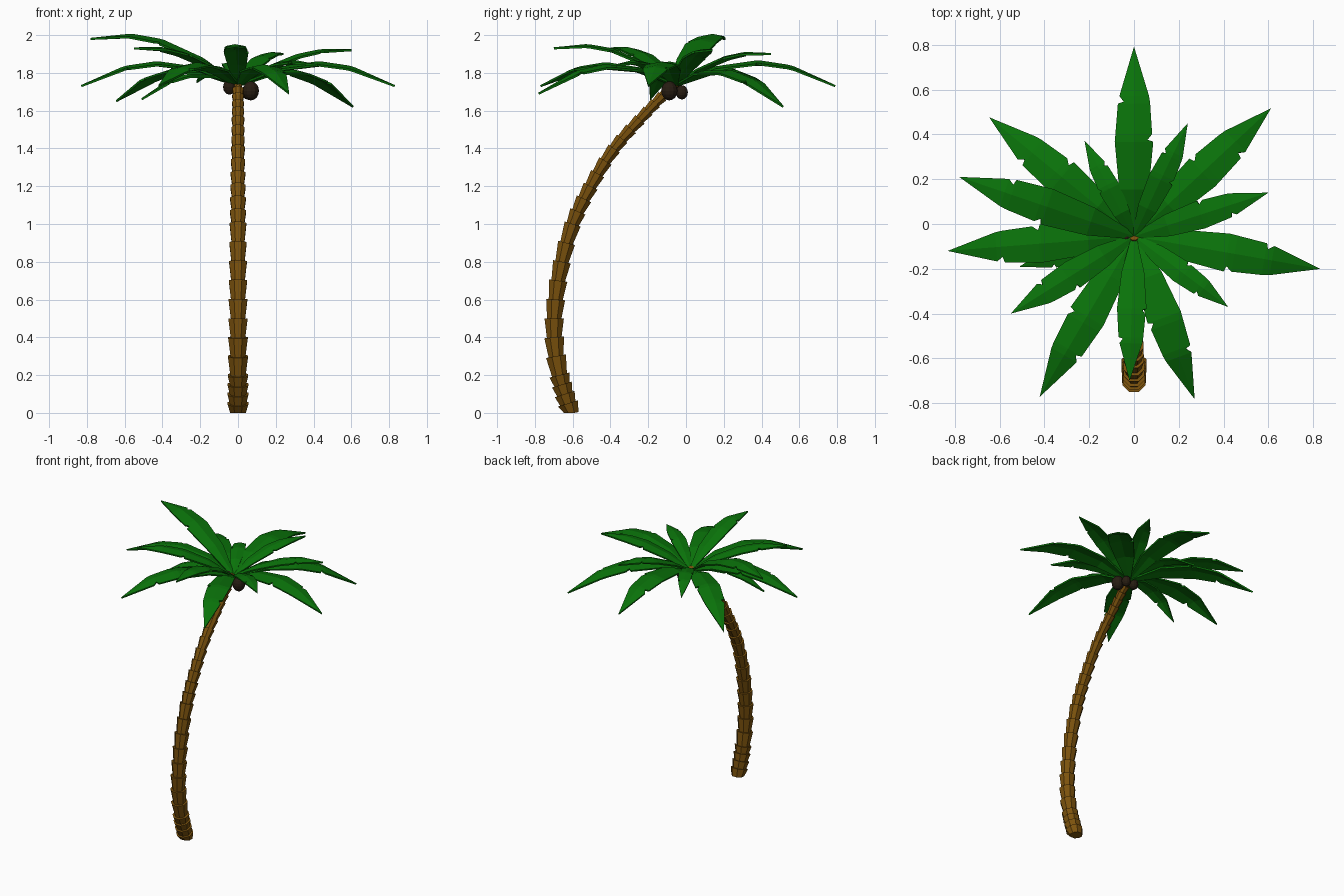
import bpy, bmesh, math
from mathutils import Vector

if "Cube" in bpy.data.objects:
    bpy.data.objects.remove(bpy.data.objects["Cube"])

def material(name, col):
    m = bpy.data.materials.new(name)
    m.diffuse_color = (*col, 1)
    m.use_nodes = True
    m.node_tree.nodes["Principled BSDF"].inputs["Base Color"].default_value = m.diffuse_color
    return m

BARK = material("bark", (0.20, 0.085, 0.004))
LEAF = material("leaf", (0.003, 0.17, 0.003))
HUSK = material("husk", (0.02, 0.012, 0.006))

def finish(bm, name, mat):
    bmesh.ops.recalc_face_normals(bm, faces=bm.faces[:])
    me = bpy.data.meshes.new(name)
    bm.to_mesh(me)
    bm.free()
    me.materials.append(mat)
    ob = bpy.data.objects.new(name, me)
    bpy.context.collection.objects.link(ob)
    return ob

# trunk: nested eight-sided cups along a curved path
PATH = [Vector((0, y, z)) for y, z in [
    (-.61, 0), (-.67, .2), (-.698, .4), (-.69, .6), (-.657, .8), (-.60, 1),
    (-.505, 1.2), (-.38, 1.4), (-.2, 1.6), (-.055, 1.745)]]
COUNTS = [4, 2, 2, 2, 2, 3, 3, 4, 4]

def spline(i, t):
    p1, p2 = PATH[i], PATH[i + 1]
    p0 = PATH[i - 1] if i else p1 * 2 - p2
    p3 = PATH[i + 2] if i + 2 < len(PATH) else p2 * 2 - p1
    return 0.5 * (2 * p1 + (p2 - p0) * t + (2 * p0 - 5 * p1 + 4 * p2 - p3) * t * t
                  + (3 * p1 - p0 - 3 * p2 + p3) * t ** 3)

pts = [spline(i, k / n) for i, n in enumerate(COUNTS) for k in range(n)] + [PATH[-1]]
bm = bmesh.new()

def ring(c, axis, r):
    side = Vector((1, 0, 0))
    up = axis.cross(side).normalized()
    out = []
    for k in range(8):
        a = math.pi / 8 + k * math.pi / 4
        v = c + side * r * math.cos(a) + up * r * math.sin(a)
        v.z = max(v.z, 0)
        out.append(bm.verts.new(v))
    return out

for a, b in zip(pts, pts[1:]):
    axis = (b - a).normalized()
    r = 0.060 - 0.006 * b.z - 0.006 * b.z ** 2
    if b is pts[-1]:
        r = 0.024
    lo, hi = ring(a - axis * 0.008, axis, r * 0.74), ring(b, axis, r)
    for k in range(8):
        j = (k + 1) % 8
        bm.faces.new((lo[k], lo[j], hi[j], hi[k]))
    bm.faces.new(lo[::-1])
    bm.faces.new(hi)
finish(bm, "trunk", BARK)

# fronds: ridged blades with torn notches; tip x, tip y, tip z, middle z
FRONDS = [
    (0, .79, 1.73, 1.86), (.61, .515, 1.62, 1.81), (.24, .45, 1.90, 1.88),
    (.60, .14, 1.92, 1.89), (.83, -.20, 1.73, 1.855), (.42, -.37, 1.84, 1.85),
    (.27, -.78, 1.69, 1.84), (-.02, -.70, 1.93, 1.92), (-.42, -.77, 1.73, 1.85),
    (-.55, -.40, 1.93, 1.90), (-.83, -.12, 1.73, 1.855), (-.78, .21, 1.98, 1.968),
    (-.645, .475, 1.65, 1.82), (-.22, .37, 1.75, 1.83), (-.51, -.19, 1.66, 1.79)]
# position along blade, left and right half width
BLADE = [(0, .012, .012), (.25, .065, .065), (.50, .085, .085), (.51, .084, .06),
         (.54, .082, .080), (.70, .071, .071), (.71, .045, .070), (.74, .064, .066)]
ROOT = Vector((0, -.055, 1.735))

for n, (x, y, zt, zm) in enumerate(FRONDS):
    flat = Vector((x, y, 0)) - Vector((0, -.055, 0))
    length = flat.length
    d = flat.normalized()
    side = Vector((-d.y, d.x, 0))
    w = length / 0.845

    def rib(s):
        z = ROOT.z * (2 * s - 1) * (s - 1) + zm * 4 * s * (1 - s) + zt * s * (2 * s - 1)
        return Vector((ROOT.x, ROOT.y, z)) + flat * s

    bm = bmesh.new()
    rows = []
    for s, l, r in BLADE:
        if n % 2:
            l, r = r, l
        c = rib(s)
        rows.append([bm.verts.new(c + side * h * w - Vector((0, 0, .2 * abs(h) * w)))
                     for h in (l, 0, -r)])
    for a, b in zip(rows, rows[1:]):
        for k in (0, 1):
            bm.faces.new((a[k], a[k + 1], b[k + 1], b[k]))
    tip = bm.verts.new(rib(1))
    for k in (0, 1):
        bm.faces.new((rows[-1][k], rows[-1][k + 1], tip))
    ob = finish(bm, f"frond_{n + 1}", LEAF)
    mod = ob.modifiers.new("thickness", 'SOLIDIFY')
    mod.thickness = 0.011
    mod.offset = 0

# coconuts hanging under the crown
for n, (x, y, z, r) in enumerate([(.068, -.088, 1.705, .043), (.05, -.022, 1.697, .032),
                                  (-.045, -.06, 1.725, .034)]):
    bm = bmesh.new()
    bmesh.ops.create_uvsphere(bm, u_segments=12, v_segments=8, radius=r)
    bmesh.ops.scale(bm, vec=(1, 1, 1.18), verts=bm.verts[:])
    bmesh.ops.translate(bm, vec=(x, y, z), verts=bm.verts[:])
    finish(bm, f"coconut_{n + 1}", HUSK)
